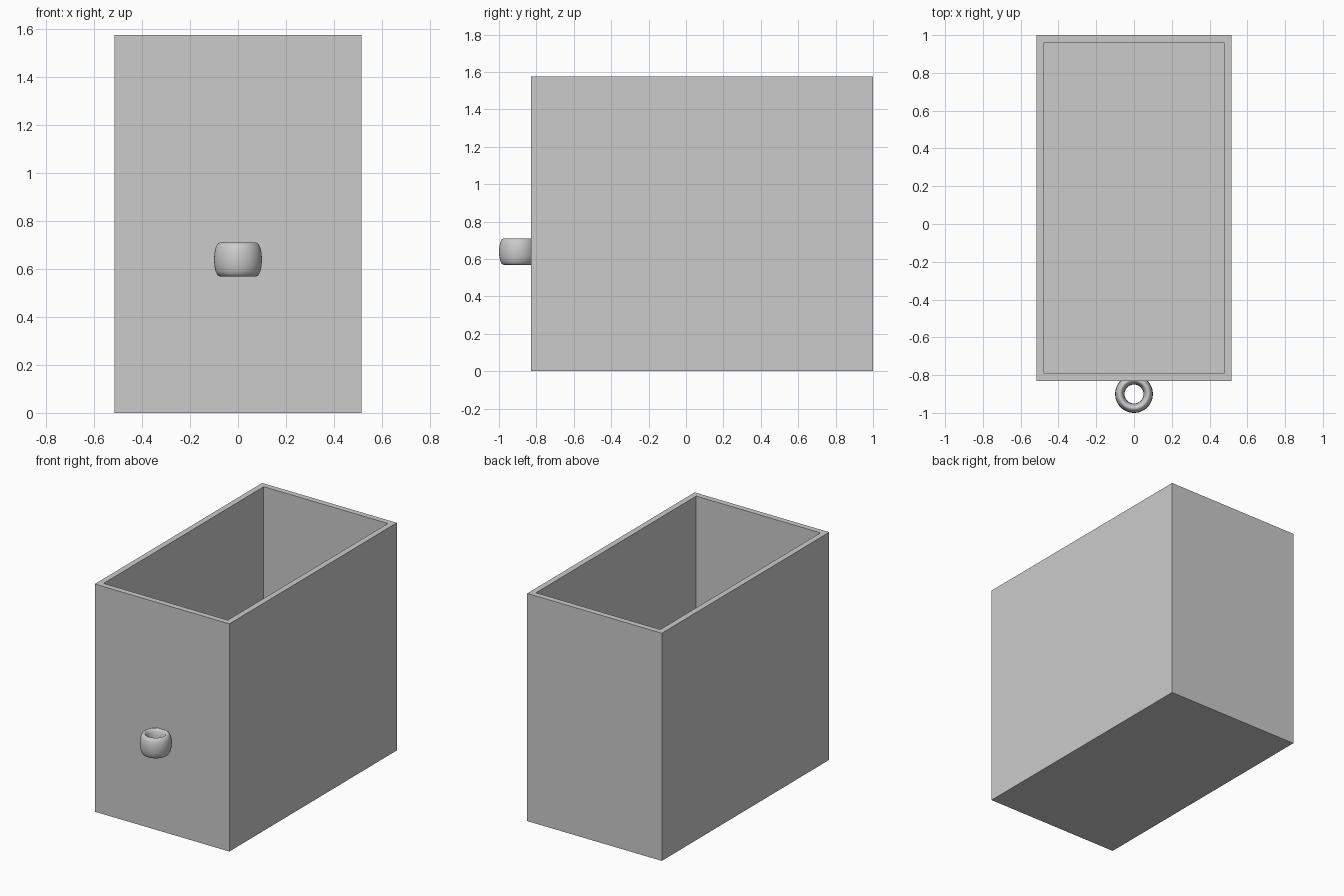
import bpy
import bmesh
from mathutils import Matrix, Vector

cube = bpy.data.objects.get("Cube")
if cube:
    bpy.data.objects.remove(cube, do_unlink=True)

grey = bpy.data.materials.new("light_grey")
grey.use_nodes = True
COLOUR = (0.6, 0.6, 0.6, 1)
grey.diffuse_color = COLOUR
grey.node_tree.nodes["Principled BSDF"].inputs["Base Color"].default_value = COLOUR

WIDTH, FRONT, BACK, HEIGHT = 1.03, -0.83, 1.0, 1.575
WALL = 0.056

# Open box: inset the top face, then push it down to make the cavity
bm = bmesh.new()
size = Vector((WIDTH, BACK - FRONT, HEIGHT))
centre = Vector((0, (FRONT + BACK) / 2, HEIGHT / 2))
bmesh.ops.create_cube(bm, size=1, matrix=Matrix.LocRotScale(centre, None, size))
bm.normal_update()
top = max(bm.faces, key=lambda f: f.calc_center_median().z)
bmesh.ops.inset_region(bm, faces=[top], thickness=WALL)
cavity = bmesh.ops.extrude_discrete_faces(bm, faces=[top])["faces"][0]
bmesh.ops.translate(bm, verts=cavity.verts, vec=(0, 0, WALL - HEIGHT))
bmesh.ops.recalc_face_normals(bm, faces=bm.faces)
mesh = bpy.data.meshes.new("open_box")
bm.to_mesh(mesh)
bm.free()
box = bpy.data.objects.new("open_box", mesh)
bpy.context.collection.objects.link(box)
mesh.materials.append(grey)

# Ring pull: a torus stretched upwards, partly sunk in the front wall
bpy.ops.mesh.primitive_torus_add(major_segments=48, minor_segments=16,
                                 major_radius=0.075, minor_radius=0.025,
                                 location=(0, -0.9, 0.639))
ring = bpy.context.object
ring.name = "ring_pull"
ring.scale.z = 2.84
bpy.ops.object.transform_apply(location=False, rotation=False, scale=True)
bpy.ops.object.shade_smooth()
ring.data.materials.append(grey)
